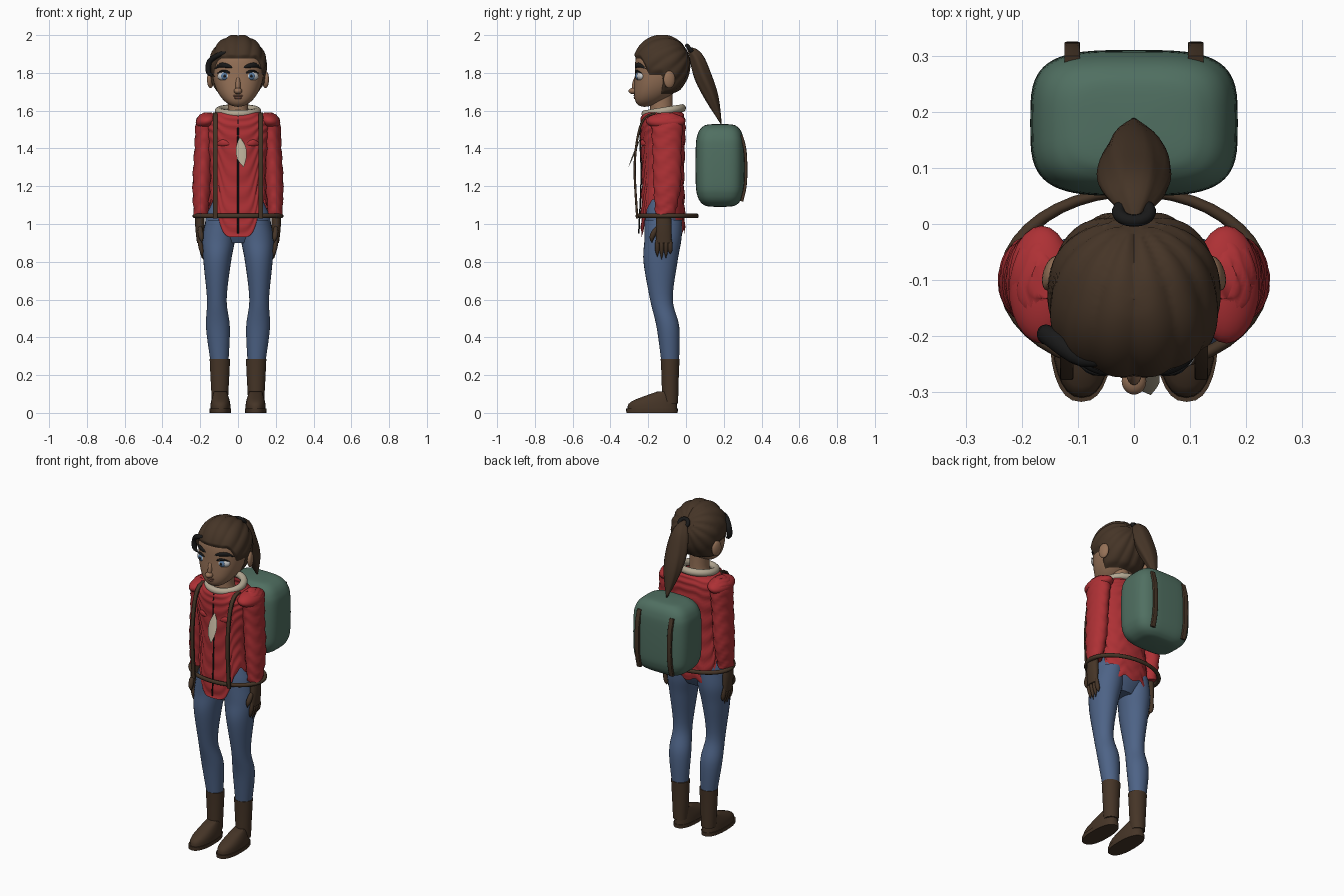
import bpy, bmesh
from math import sin, cos, pi, atan2, radians
from mathutils import Vector

cube = bpy.data.objects.get("Cube")
if cube:
    bpy.data.objects.remove(cube, do_unlink=True)

ACROSS, ALONG, UP = Vector((1, 0, 0)), Vector((0, 1, 0)), Vector((0, 0, 1))


def material(name, *rgb):
    mat = bpy.data.materials.new(name)
    mat.use_nodes = True
    mat.diffuse_color = (*rgb, 1)
    mat.node_tree.nodes["Principled BSDF"].inputs["Base Color"].default_value = (*rgb, 1)
    return mat


RED = material("jacket red", .42, .03, .035)
BLUE = material("denim blue", .075, .125, .24)
GREEN = material("pack green", .08, .16, .12)
BROWN = material("dark brown", .06, .035, .02)
SKIN = material("skin", .3, .165, .095)
LIP = material("lip brown", .2, .09, .06)
CREAM = material("cream", .45, .39, .29)
BLACK = material("black", .01, .01, .01)
WHITE = material("eye white", .6, .6, .6)
IRIS = material("iris blue", .1, .2, .36)


def finish(ob, name, mat):
    ob.name = name
    ob.data.materials.append(mat)
    bpy.ops.object.select_all(action='DESELECT')
    ob.select_set(True)
    bpy.context.view_layer.objects.active = ob
    bpy.ops.object.shade_smooth_by_angle(angle=radians(50))
    return ob


def smooth(low, high, value):
    t = min(1, max(0, (value - low) / (high - low)))
    return t * t * (3 - 2 * t)


def signed_power(value, exponent):
    return abs(value) ** exponent * (1 if value > 0 else -1)


def spline(keys, s):
    """Smooth interpolation through keys of (x, y, z, width, depth)."""
    last = len(keys) - 1
    i = min(int(s), last - 1)
    t = s - i
    near = (keys[min(last, max(0, i + k))] for k in (-1, 0, 1, 2))
    return [b + t / 2 * (c - a + t * (2*a - 5*b + 4*c - d + t * (3*(b - c) + d - a)))
            for a, b, c, d in zip(*near)]


def stack(x, y, *rows):
    """Keys straight above each other; rows hold height, width, depth."""
    return [(x, y, *row) for row in rows]


def strand(width, depth, taper, *points):
    """Keys along a path whose ends thin out by the taper exponent."""
    last = len(points) - 1
    swell = [abs(sin(pi * i / last)) ** taper for i in range(last + 1)]
    return [(*p, width * k, depth * k) for p, k in zip(points, swell)]


def loft(name, keys, mat, side=None, power=2, around=28, steps=4, start=None, warp=None, cap=True):
    """Skin of rings along keys; rings lie flat, or follow the path when side is given."""
    bm = bmesh.new()
    last = len(keys) - 1
    rings = []
    for j in range(last * steps + 1):
        v = j / (last * steps)
        ring = []
        for i in range(around):
            u = 2 * pi * i / around
            first = start(u) if start else 0
            s = first + (last - first) * v
            x, y, z, width, depth = spline(keys, s)
            p = Vector((x, y, z))
            right, ahead = ACROSS, ALONG
            if side:
                after, before = spline(keys, min(last, s + .05)), spline(keys, max(0, s - .05))
                tangent = (Vector(after[:3]) - Vector(before[:3])).normalized()
                right = (side - tangent * side.dot(tangent)).normalized()
                ahead = tangent.cross(right)
            p += right * max(width, 0) * signed_power(cos(u), 2 / power)
            p += ahead * max(depth, 0) * signed_power(sin(u), 2 / power)
            ring.append(bm.verts.new(warp(u, v, p) if warp else p))
        rings.append(ring)
    for low, high in zip(rings, rings[1:]):
        for i in range(around):
            k = (i + 1) % around
            bm.faces.new((low[i], low[k], high[k], high[i]))
    if cap:
        bm.faces.new(rings[0])
        bm.faces.new(rings[-1])
    bmesh.ops.remove_doubles(bm, verts=bm.verts, dist=.0002)
    bmesh.ops.recalc_face_normals(bm, faces=bm.faces)
    mesh = bpy.data.meshes.new(name)
    bm.to_mesh(mesh)
    bm.free()
    ob = bpy.data.objects.new(name, mesh)
    bpy.context.collection.objects.link(ob)
    return finish(ob, name, mat)


def ball(name, loc, size, mat, turn=(0, 0, 0)):
    bpy.ops.mesh.primitive_uv_sphere_add(segments=24, ring_count=14, radius=1, location=loc, rotation=turn)
    ob = bpy.context.object
    ob.scale = size
    return finish(ob, name, mat)


def hoop(name, loc, radius, thick, scale, tilt, mat):
    bpy.ops.mesh.primitive_torus_add(major_radius=radius, minor_radius=thick, location=loc,
                                     rotation=(radians(tilt), 0, 0), major_segments=40, minor_segments=10)
    ob = bpy.context.object
    ob.scale = scale
    return finish(ob, name, mat)


# Head: round skull, longer jaw that slides forward below the eyes
ARCS = [radians(15 * i - 90) for i in range(13)]
head = []
for arc in ARCS:
    drop, rise, girth = max(0, -sin(arc)), max(0, sin(arc)), .14 * cos(arc)
    head.append((0, -.13 - .09 * drop ** 2, 1.84 + .15 * rise - .22 * drop, girth, girth))
loft("head", head, SKIN, power=2.3, around=40, cap=False)
loft("neck", stack(0, -.13, (1.53, .08, .07), (1.6, .055, .06), (1.7, .055, .06)), SKIN)
ball("nose_tip", (0, -.28, 1.704), (.022, .024, .017), SKIN)
ball("nose_bridge", (0, -.265, 1.74), (.014, .02, .05), SKIN, (-.2, 0, 0))
ball("upper_lip", (0, -.265, 1.679), (.032, .013, .006), LIP)
ball("lower_lip", (0, -.263, 1.668), (.026, .014, .008), LIP)


# Hair swept back to the tie, with grooves that meet there
def comb(u, v, p):
    out = p - Vector((0, -.13, 1.82))
    angle = atan2(out.x, .8 * out.z - .6 * out.y)
    return p + out.normalized() * (.008 + .007 * abs(sin(7 * angle))) * smooth(0, .08, v)


def hairline(u):
    forward = -sin(u)
    return 3.1 + 2 * smooth(-.35, 0, forward) + 1.8 * smooth(.35, .8, forward)


loft("hair", head, BROWN, power=2.3, around=112, steps=3, start=hairline, warp=comb, cap=False)
loft("ponytail", strand(.062, .046, .8, (0, 0, 1.94), (0, .05, 1.89), (0, .09, 1.78),
                        (0, .14, 1.66), (0, .19, 1.52)), BROWN, side=ACROSS,
     warp=lambda u, v, p: p + ACROSS * .005 * sin(5 * u + 4 * v) * sin(pi * v))
hoop("hair_tie", (0, .022, 1.925), .025, .011, (1.1, 1, 1), -50, BLACK)
loft("loose_fringe", strand(.018, .015, .5, (-.02, -.24, 1.91), (-.09, -.24, 1.9), (-.15, -.2, 1.86),
                            (-.155, -.2, 1.8), (-.12, -.21, 1.78)), BLACK, side=ALONG, around=14)

# Jacket with an uneven open hem
jacket = stack(0, -.122, (.93, .15, .115), (1.06, .16, .116), (1.25, .148, .112),
               (1.45, .165, .118), (1.55, .165, .118), (1.6, .1, .1))


def hem(u):
    forward = -sin(u)
    tatter = .1 * (1 + sin(11 * u)) * (forward < .6)
    return 1.2 - 1.2 * smooth(.65, 1, forward) - smooth(.2, .7, -forward) + tatter


def creases(u, v, p):
    return p + Vector((cos(u), sin(u), 0)) * .003 * sin(60 * v + 2 * sin(3 * u))


loft("jacket_body", jacket, RED, power=2.3, around=64, steps=9, start=hem, warp=creases, cap=False)
hoop("collar", (0, -.118, 1.598), .102, .021, (1, .97, 1), 9, CREAM)
loft("zip", strand(.004, .004, 0, (0, -.235, 1.57), (0, -.243, 1.45), (0, -.237, 1.25), (0, -.25, .95)),
     BLACK, side=ACROSS, around=8)
loft("scarf_end", strand(.027, .004, .5, (.01, -.24, 1.46), (.015, -.26, 1.41), (.02, -.285, 1.35),
                         (.03, -.305, 1.3)), CREAM, side=ACROSS, around=10)

# Hips, belt and pack
loft("jeans_hips", stack(0, -.12, (1.13, .13, .09), (1, .175, .105), (.9, .1, .06)), BLUE, around=36)
hoop("belt", (0, -.1, 1.043), .2, .012, (1.14, .79, 1), 0, BROWN)
pack = [(0, .18, 1.31 + .22 * signed_power(sin(arc), .5), .185 * abs(cos(arc)) ** .5,
         .13 * abs(cos(arc)) ** .5) for arc in ARCS]
loft("backpack", pack, GREEN, power=3.6, around=64, cap=False)

# Paired parts; the left is +x
for sign, tag in ((1, "left_"), (-1, "right_")):
    def pair(name, keys, mat, **options):
        return loft(tag + name, [(sign * x, *rest) for x, *rest in keys], mat, **options)

    def pair_ball(name, x, y, z, size, mat, roll=0, yaw=0):
        return ball(tag + name, (sign * x, y, z), size, mat, (0, sign * roll, sign * yaw))

    # Face details
    pair_ball("ear", .146, -.088, 1.765, (.016, .032, .046), SKIN, yaw=.3)
    pair_ball("eye", .073, -.242, 1.783, (.037, .022, .025), WHITE, yaw=.3)
    pair_ball("iris", .071, -.257, 1.783, (.019, .011, .02), IRIS)
    pair_ball("pupil", .071, -.263, 1.783, (.009, .007, .01), BLACK)
    pair("eyelid", strand(.006, .006, .5, (.034, -.262, 1.79), (.055, -.266, 1.806), (.085, -.257, 1.809),
                          (.113, -.23, 1.796)), BLACK, side=UP, around=10)
    pair("eyebrow", strand(.012, .007, .3, (.02, -.268, 1.825), (.06, -.262, 1.838), (.095, -.243, 1.84),
                           (.125, -.21, 1.82)), BLACK, side=UP, around=10)

    # Sleeve, shoulder pad and pocket flap
    pair("sleeve", [(.16, -.1, 1.59, .02, .03), (.17, -.1, 1.55, .05, .08), (.18, -.1, 1.4, .05, .077),
                    (.19, -.1, 1.2, .05, .072), (.195, -.11, 1.05, .038, .052)],
         RED, around=48, steps=8, warp=creases)
    pair_ball("shoulder_pad", .165, -.108, 1.545, (.06, .105, .042), RED, roll=.25)
    pair("pocket_flap", strand(.018, .008, .4, (.04, -.24, 1.42), (.08, -.232, 1.43), (.12, -.21, 1.42)),
         RED, side=UP, around=12)

    # Glove
    pair("glove_palm", stack(.202, -.118, (1.06, .026, .038), (.98, .024, .042), (.9, .015, .04)),
         BROWN, around=20)
    for i, tip in enumerate((.825, .81, .815, .84)):
        y = -.152 + .023 * i
        pair("finger_%d" % (i + 1), strand(.012, .012, .5, (.2, y, .95), (.2, y, .9), (.193, y, .86),
                                           (.188, y, tip)), BROWN, side=ACROSS, around=12)
    pair("thumb", strand(.014, .014, .5, (.2, -.13, 1.01), (.2, -.16, .97), (.195, -.18, .93),
                         (.19, -.18, .9)), BROWN, side=ACROSS, around=12)

    # Leg and boot
    pair("jeans_leg", [(.09, -.12, 1.02, .08, .1), (.102, -.122, .92, .087, .098), (.11, -.135, .8, .073, .09),
                       (.112, -.13, .6, .052, .06), (.106, -.095, .45, .063, .06),
                       (.097, -.083, .25, .045, .045)], BLUE, steps=6)
    pair("boot_shaft", stack(.096, -.084, (.284, .054, .05), (.2, .05, .046), (.05, .042, .042)), BROWN)
    pair("boot_foot", [(.093, -.178, .02, .054, .132), (.093, -.17, .06, .05, .12),
                       (.093, -.105, .112, .034, .05)], BROWN, power=2.3)
    pair("boot_sole", stack(.094, -.18, (0, .056, .136), (.022, .057, .137)), BROWN, power=2.4)

    # Shoulder strap in front and strap on the pack
    pair("front_strap", strand(.012, .006, 0, (.12, -.16, 1.585), (.12, -.215, 1.565), (.12, -.252, 1.48),
                               (.12, -.272, 1.3), (.12, -.258, 1.03)), BROWN, side=ACROSS, power=6, around=16)
    pair("pack_strap", strand(.014, .008, 0, (.11, .295, 1.12), (.11, .313, 1.2), (.11, .317, 1.3),
                              (.11, .311, 1.4), (.11, .292, 1.47)), BROWN, side=ACROSS, power=6, around=16)
